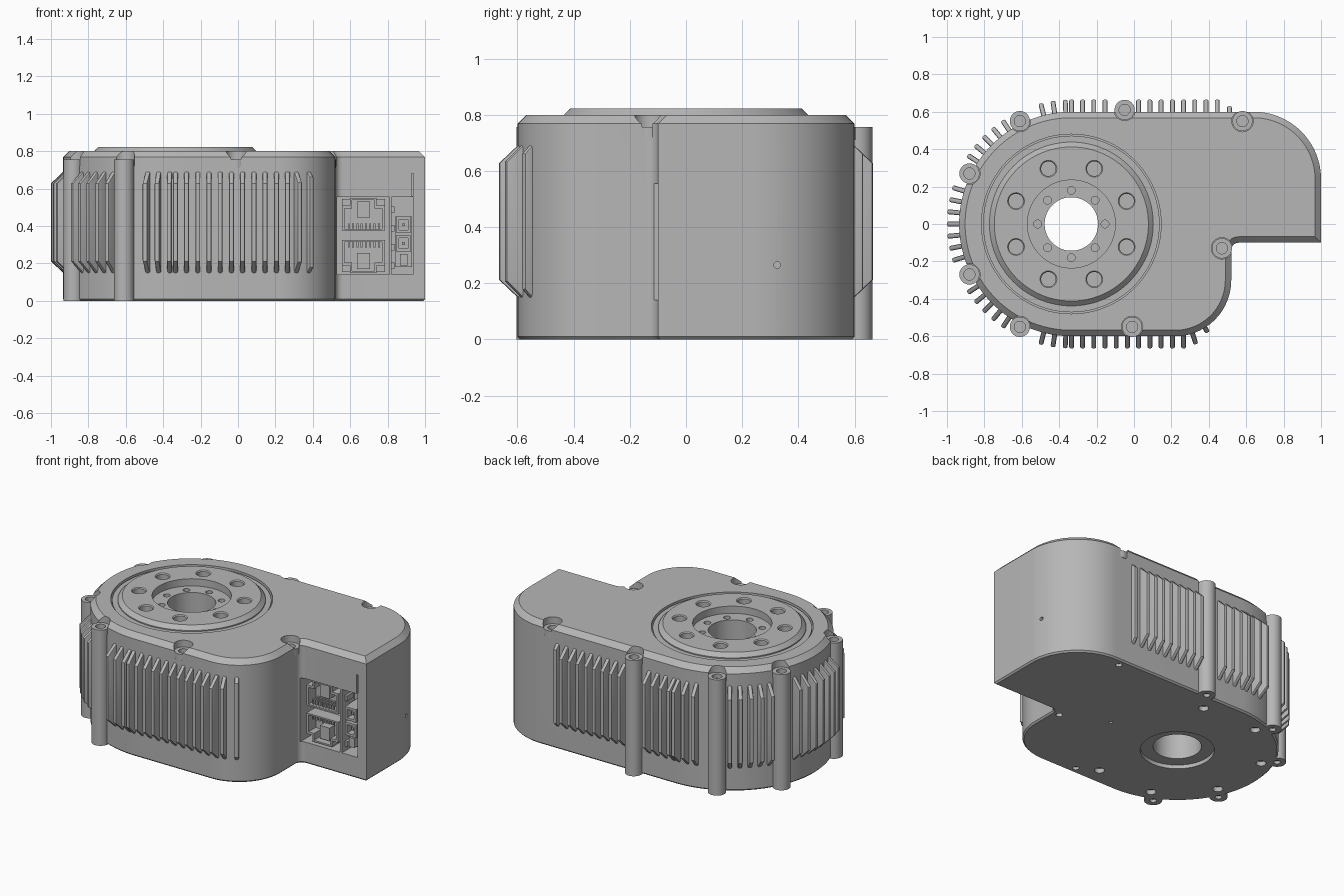
import bpy, bmesh, math
from mathutils import Matrix, Vector

if "Cube" in bpy.data.objects:
    bpy.data.objects.remove(bpy.data.objects["Cube"])

grey = bpy.data.materials.new("satin grey metal")
grey.use_nodes = True
grey.diffuse_color = (0.47, 0.47, 0.47, 1)
shader = grey.node_tree.nodes["Principled BSDF"]
shader.inputs["Base Color"].default_value = (0.47, 0.47, 0.47, 1)
shader.inputs["Roughness"].default_value = 0.6

AXIS_X = -0.335          # bore centre, on y = 0
RADIUS = 0.6


def make(name, bm):
    bmesh.ops.recalc_face_normals(bm, faces=bm.faces[:])
    mesh = bpy.data.meshes.new(name)
    bm.to_mesh(mesh)
    bm.free()
    obj = bpy.data.objects.new(name, mesh)
    obj.data.materials.append(grey)
    bpy.context.scene.collection.objects.link(obj)
    return obj


def activate(obj):
    bpy.ops.object.select_all(action="DESELECT")
    obj.select_set(True)
    bpy.context.view_layer.objects.active = obj


def smooth(obj):
    activate(obj)
    bpy.ops.object.shade_smooth_by_angle(angle=math.radians(25))


def cut(obj, bm):
    cutter = make("cutter", bm)
    cutter.hide_render = True
    mod = obj.modifiers.new("cut", "BOOLEAN")
    mod.operation = "DIFFERENCE"
    mod.solver = "EXACT"
    mod.object = cutter
    activate(obj)
    bpy.ops.object.modifier_apply(modifier=mod.name)
    bpy.data.objects.remove(cutter)


def lathe(bm, profile, x, y, steps=32):
    verts = [bm.verts.new((x + r, y, z)) for r, z in profile]
    pairs = list(zip(verts, verts[1:]))
    if profile[0][0] > 0:
        pairs.append((verts[-1], verts[0]))
    edges = [bm.edges.new(p) for p in pairs]
    bmesh.ops.spin(bm, geom=verts + edges, cent=(x, y, 0), axis=(0, 0, 1),
                   angle=2 * math.pi, steps=steps)
    bmesh.ops.remove_doubles(bm, verts=bm.verts[:], dist=1e-5)


def rod(bm, x, y, r, z0, z1, steps=24):
    lathe(bm, [(0, z0), (r, z0), (r, z1), (0, z1)], x, y, steps)


def box(bm, x0, x1, y0, y1, z0, z1):
    size = Matrix.Diagonal((x1 - x0, y1 - y0, z1 - z0, 1))
    centre = Matrix.Translation(((x0 + x1) / 2, (y0 + y1) / 2, (z0 + z1) / 2))
    bmesh.ops.create_cube(bm, size=1, matrix=centre @ size)


def around(radius, start, count, step=45):
    for k in range(count):
        a = math.radians(start + step * k)
        yield AXIS_X + radius * math.cos(a), radius * math.sin(a)


# Housing outline, shrunk by d: arcs as centre, radius, start, end, steps
def outline(d):
    arcs = [(AXIS_X, 0, RADIUS - d, 90, 270, 64),
            (0.22, -0.3, 0.3 - d, 270, 360, 24),
            (0.56, -0.14, 0.04 + d, 180, 90, 8),
            (1.0, -0.1, -d * math.sqrt(2), 315, 315, 0),
            (0.64, 0.24, 0.36 - d, 0, 90, 28)]
    points = []
    for cx, cy, r, a0, a1, n in arcs:
        for i in range(n + 1):
            a = math.radians(a0 + (a1 - a0) * i / max(n, 1))
            points.append((cx + r * math.cos(a), cy + r * math.sin(a)))
    return points


# Housing with chamfered top and bottom rims
bm = bmesh.new()
rings = [[bm.verts.new((x, y, z)) for x, y in outline(d)]
         for d, z in ((0.01, 0), (0, 0.01), (0, 0.768), (0.032, 0.8))]
for low, high in zip(rings, rings[1:]):
    for i in range(len(low)):
        j = (i + 1) % len(low)
        bm.faces.new((low[i], low[j], high[j], high[i]))
bm.faces.new(rings[0])
bm.faces.new(rings[-1])
housing = make("housing", bm)

outer_bosses = [(-0.88, 0.27), (-0.88, -0.27), (-0.61, 0.55), (-0.61, -0.55), (-0.05, 0.61)]
inner_bosses = [(0.58, 0.55), (-0.01, -0.55), (0.47, -0.13)]

# Bore, flange seat and bottom recess
bm = bmesh.new()
lathe(bm, [(0, -0.1), (0.22, -0.1), (0.22, 0.025), (0.143, 0.025), (0.143, 0.72),
           (0.48, 0.72), (0.48, 0.9), (0, 0.9)], AXIS_X, 0, 96)
# Screw notches in the top rim and screw holes below
for x, y in outer_bosses + inner_bosses:
    rod(bm, x, y, 0.057, 0.72, 0.9)
    rod(bm, x, y, 0.02, -0.1, 0.02)
for x, y in around(0.52, 67.5, 6):
    rod(bm, x, y, 0.03, -0.1, 0.03)
rod(bm, 0.18, 0, 0.012, -0.1, 0.02, 12)
# Connector bays, slot and side pin hole
box(bm, 0.53, 0.81, -0.3, 0.03, 0.14, 0.555)
box(bm, 0.822, 0.935, -0.3, 0.03, 0.14, 0.555)
box(bm, 0.928, 0.937, -0.3, -0.06, 0.56, 0.68)
bmesh.ops.create_cone(bm, cap_ends=True, segments=16, radius1=0.012, radius2=0.012, depth=0.2,
                      matrix=Matrix.Translation((1.04, 0.325, 0.265)) @ Matrix.Rotation(math.pi / 2, 4, "Y"))
cut(housing, bm)
smooth(housing)

# Output flange with bolt circles
bm = bmesh.new()
lathe(bm, [(0.143, 0.71), (0.143, 0.775), (0.235, 0.775), (0.235, 0.822), (0.412, 0.822),
           (0.438, 0.797), (0.438, 0.79), (0.472, 0.79), (0.472, 0.71)], AXIS_X, 0, 96)
flange = make("output_flange", bm)
bm = bmesh.new()
for x, y in around(0.32, 22.5, 8):
    lathe(bm, [(0, 0.75), (0.039, 0.75), (0.039, 0.816), (0.046, 0.823), (0.046, 0.9), (0, 0.9)], x, y)
for x, y in around(0.18, 0, 8):
    rod(bm, x, y, 0.021, 0.74, 0.8, 20)
cut(flange, bm)
smooth(flange)

# Screw columns: full height outside, short seats inside
bm = bmesh.new()
top = [(0, 0.73), (0.03, 0.73), (0.03, 0.757), (0.054, 0.757)]
for x, y in outer_bosses:
    lathe(bm, top + [(0.054, 0), (0.02, 0), (0.02, 0.02), (0, 0.02)], x, y)
for x, y in inner_bosses:
    lathe(bm, top + [(0.054, 0.71), (0, 0.71)], x, y)
smooth(make("screw_columns", bm))

# Cooling fins with sloped ends and rounded tips
bm = bmesh.new()


def fin(x, y, degrees, reach=0.065):
    a = math.radians(degrees)
    out = Vector((math.cos(a), math.sin(a), 0))
    side = Vector((-out.y, out.x, 0)) * 0.013
    base = Vector((x, y, 0))
    profile = [(-0.02, 0.15), (0, 0.15), (reach, 0.15 + reach * 0.95),
               (reach, 0.69 - reach * 0.95), (0, 0.69), (-0.02, 0.69)]
    faces = [[bm.verts.new(base + out * r + side * s + Vector((0, 0, z))) for r, z in profile]
             for s in (-1, 1)]
    bm.faces.new(faces[0])
    bm.faces.new(faces[1])
    tips = []
    for i in range(6):
        j = (i + 1) % 6
        bm.faces.new((faces[0][i], faces[0][j], faces[1][j], faces[1][i]))
        if i in (1, 2, 3):
            tips += [bm.edges.get((f[i], f[j])) for f in faces]
    bmesh.ops.bevel(bm, geom=tips, offset=0.008, segments=2, profile=0.5, affect="EDGES")


def radial_fins(middle, count):
    for k in range(count):
        a = middle + (k - (count - 1) / 2) * 5.7
        fin(AXIS_X + RADIUS * math.cos(math.radians(a)), RADIUS * math.sin(math.radians(a)), a)


radial_fins(180, 7)
for middle in (135, 225):
    radial_fins(middle, 5)
radial_fins(98.55, 4 - 1 + 1 - 1)
radial_fins(261.45, 3)
for k in range(1, 14):
    x = AXIS_X + 0.06 * k
    if abs(x + 0.05) > 0.07:
        fin(x, RADIUS, 90)
    if k < 11:
        fin(x, -RADIUS, -90)
fin(AXIS_X + 0.001, RADIUS, 90)
fin(AXIS_X + 0.001, -RADIUS, -90)
fin(0.51, RADIUS, 90, 0.03)
for a, reach in ((288, 0.06), (302, 0.03)):
    c = math.radians(a)
    fin(0.22 + 0.3 * math.cos(c), -0.3 + 0.3 * math.sin(c), a, reach)
smooth(make("cooling_fins", bm))

# Two network sockets, one mirrored below the other
bm = bmesh.new()
for centre, s in ((0.465, 1), (0.235, -1)):
    def part(x0, x1, y0, y1, z0, z1):
        za, zb = sorted((centre + s * z0, centre + s * z1))
        box(bm, x0, x1, y0, y1, za, zb)
    part(0.555, 0.785, -0.01, 0.035, -0.085, 0.08)
    for x in (0.555, 0.77):
        part(x, x + 0.015, -0.085, 0.0, -0.085, 0.04)
    part(0.555, 0.785, -0.085, 0.0, -0.09, -0.08)
    part(0.555, 0.61, -0.085, 0.0, 0.03, 0.045)
    part(0.73, 0.785, -0.085, 0.0, 0.03, 0.045)
    part(0.6, 0.74, -0.085, 0.0, 0.075, 0.085)
    for x in (0.6, 0.73):
        part(x, x + 0.01, -0.085, 0.0, 0.03, 0.08)
    part(0.635, 0.705, -0.06, 0.0, -0.02, 0.065)
    for k in range(8):
        part(0.587 + k * 0.023, 0.597 + k * 0.023, -0.07, 0.0, -0.08, -0.05)
make("network_sockets", bm)

# Two-way power plug in the narrow bay
bm = bmesh.new()
box(bm, 0.84, 0.93, -0.05, 0.035, 0.18, 0.45)
for z in (0.265, 0.365):
    box(bm, 0.845, 0.86, -0.1, -0.04, z, z + 0.085)
    box(bm, 0.91, 0.925, -0.1, -0.04, z, z + 0.085)
    for dz in (0, 0.07):
        box(bm, 0.845, 0.925, -0.1, -0.04, z + dz, z + dz + 0.015)
    box(bm, 0.877, 0.893, -0.08, -0.04, z + 0.034, z + 0.05)
for z in (0.17, 0.27, 0.37, 0.47):
    box(bm, 0.82, 0.838, -0.07, 0.0, z, z + 0.035)
box(bm, 0.865, 0.905, -0.09, -0.04, 0.19, 0.25)
make("power_plug", bm)
